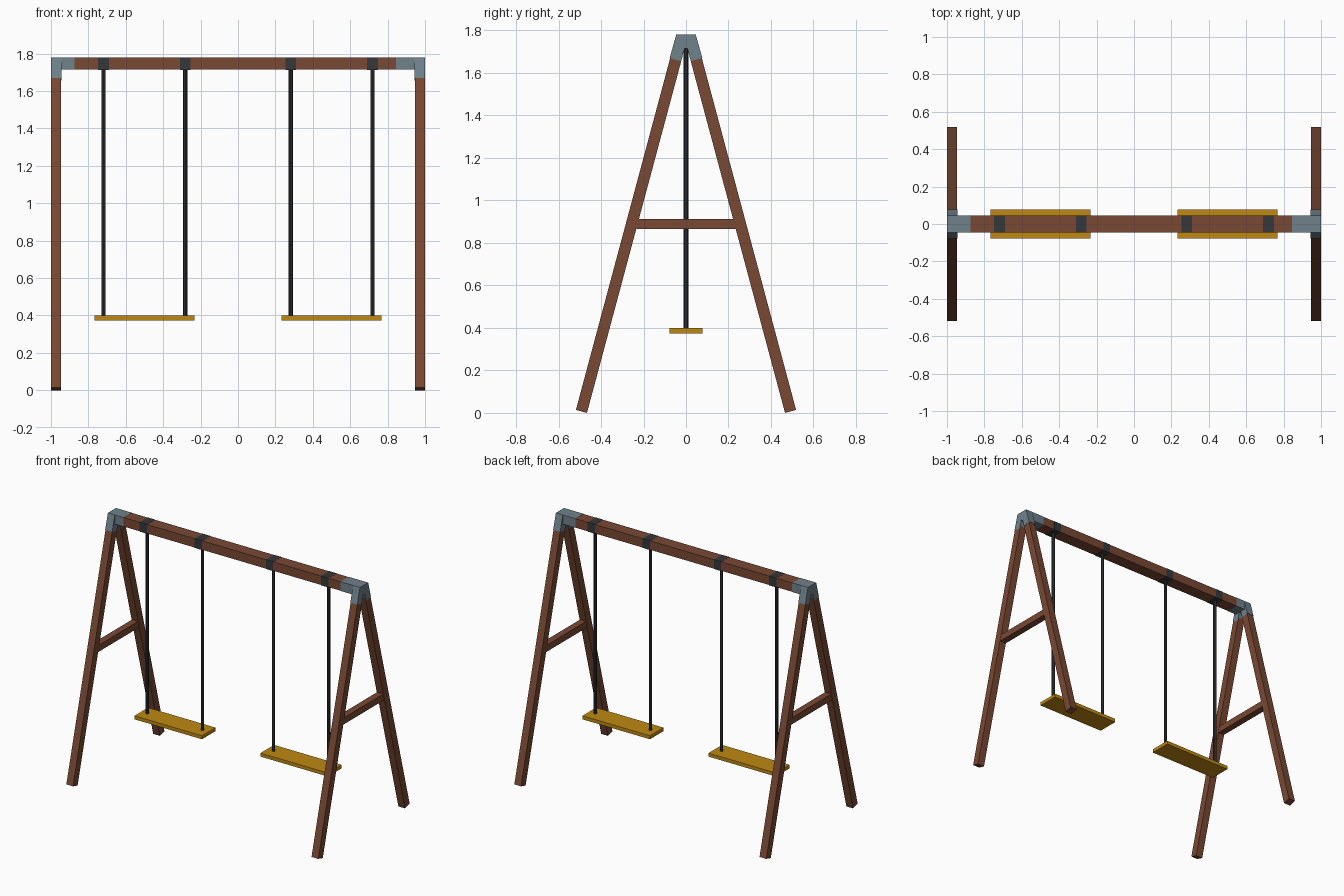
import bpy, bmesh
from math import radians, sin, cos
from mathutils import Matrix, Vector

if "Cube" in bpy.data.objects:
    bpy.data.objects.remove(bpy.data.objects["Cube"])


def material(name, rgb):
    m = bpy.data.materials.new(name)
    m.diffuse_color = (*rgb, 1)
    m.use_nodes = True
    m.node_tree.nodes["Principled BSDF"].inputs["Base Color"].default_value = m.diffuse_color
    return m


WOOD = material("brown_wood", (0.19, 0.065, 0.033))
METAL = material("grey_metal", (0.16, 0.22, 0.26))
DARK = material("dark_rope", (0.036, 0.038, 0.04))
YELLOW = material("yellow_seat", (0.52, 0.25, 0.006))


def finish(bm, name, mat):
    bmesh.ops.recalc_face_normals(bm, faces=bm.faces[:])
    mesh = bpy.data.meshes.new(name)
    bm.to_mesh(mesh)
    bm.free()
    mesh.materials.append(mat)
    ob = bpy.data.objects.new(name, mesh)
    bpy.context.collection.objects.link(ob)
    return ob


def box(name, x, y, z, mat):
    bm = bmesh.new()
    size = Vector((x[1] - x[0], y[1] - y[0], z[1] - z[0]))
    mid = Vector((sum(x), sum(y), sum(z))) / 2
    bmesh.ops.create_cube(bm, size=1, matrix=Matrix.Translation(mid) @ Matrix.Diagonal(size).to_4x4())
    return finish(bm, name, mat)


def prism(name, outline, x, mat):
    """Extrude a (y, z) outline along x."""
    bm = bmesh.new()
    face = bm.faces.new([bm.verts.new((x[0], *p)) for p in outline])
    ext = bmesh.ops.extrude_face_region(bm, geom=[face])
    verts = [v for v in ext["geom"] if isinstance(v, bmesh.types.BMVert)]
    bmesh.ops.translate(bm, verts=verts, vec=(x[1] - x[0], 0, 0))
    return finish(bm, name, mat)


def cylinder(name, x, r, z, mat):
    bm = bmesh.new()
    bmesh.ops.create_cone(bm, cap_ends=True, segments=8, radius1=r, radius2=r, depth=z[1] - z[0],
                          matrix=Matrix.Translation((x, 0, sum(z) / 2)))
    return finish(bm, name, mat)


TOP, UNDER = 1.78, 1.715      # beam height range
HALF = 0.046                  # beam half depth
TILT = radians(15)
LEG_W, LEG_L = 0.054, 1.735

# Top beam
box("top_beam", (-0.998, 0.998), (-HALF + 0.001, HALF - 0.001), (UNDER, TOP - 0.001), WOOD)

along = Vector((-sin(TILT), cos(TILT)))    # up the leg, in y-z
across = Vector((cos(TILT), sin(TILT)))    # outward across the leg

for side, end, sleeve in ((-1, "left", 0.875), (1, "right", 0.845)):
    xs = sorted((side * 0.999, side * 0.946))
    # Splayed legs with square-cut feet
    for s, pos in ((-1, "front"), (1, "back")):
        a = Vector((0.466, 0.0))
        pts = [a, a + across * LEG_W, a + across * LEG_W + along * LEG_L, a + along * LEG_L]
        prism(f"{pos}_{end}_leg", [(s * p.x, p.y) for p in pts], xs, WOOD)
    # Crossbar of the A-frame
    box(f"{end}_crossbar", sorted((side * 0.997, side * 0.948)), (-0.245, 0.245), (0.866, 0.913), WOOD)
    # Corner bracket: notched cap over the legs and a sleeve along the beam
    half = [(HALF, TOP), (0.077, 1.67), (0.023, 1.656), (0.007, UNDER)]
    outline = half + [(-y, z) for y, z in reversed(half)]
    prism(f"{end}_bracket_cap", outline, sorted((side, side * 0.945)), METAL)
    box(f"{end}_bracket_sleeve", sorted((side * 0.9995, side * sleeve)), (-HALF, HALF),
        (UNDER - 0.001, TOP), METAL)

    # Swing: seat, two ropes and their beam bands
    box(f"{end}_seat", sorted((side * 0.768, side * 0.232)), (-0.077, 0.077), (0.374, 0.399), YELLOW)
    for x, pos in ((0.72, "outer"), (0.282, "inner")):
        cylinder(f"{end}_{pos}_rope", side * x, 0.011, (0.39, UNDER + 0.005), DARK)
        box(f"{end}_{pos}_band", (side * x - 0.029, side * x + 0.029), (-HALF, HALF),
            (UNDER - 0.002, TOP), DARK)
